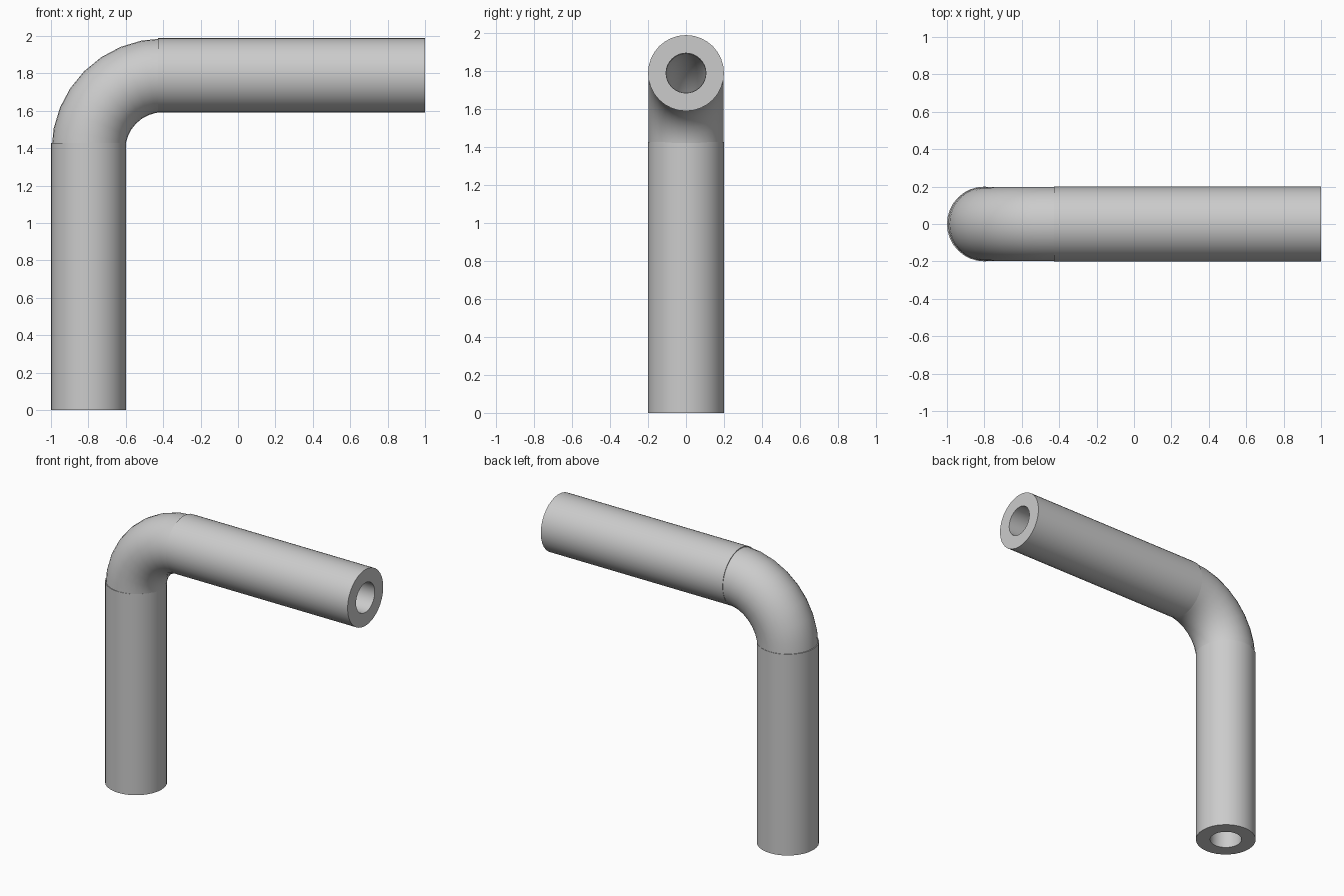
import bpy, bmesh, math
from mathutils import Matrix, Vector

cube = bpy.data.objects.get("Cube")
if cube:
    bpy.data.objects.remove(cube)

SIDES = 32
RADIUS, BORE = 0.2, 0.105
LENGTH = 1.427                      # straight pipe length
BEND = Vector((-0.4, 0, 1.39))      # centre of the bend
BEND_RADIUS = 0.4

grey = bpy.data.materials.new("plain_grey")
grey.use_nodes = True
colour = (0.6, 0.6, 0.6, 1)
grey.diffuse_color = colour
grey.node_tree.nodes["Principled BSDF"].inputs["Base Color"].default_value = colour


def hollow_sweep(name, frames, outer, inner):
    """Sweep a ring-shaped section along frames given as (centre, side direction)."""
    bm = bmesh.new()

    def ring(centre, side, r):
        turns = [math.tau * i / SIDES for i in range(SIDES)]
        return [bm.verts.new(centre + side * (r * math.cos(a)) +
                             Vector((0, r * math.sin(a), 0))) for a in turns]

    walls = [[ring(c, s, r) for c, s in frames] for r in (outer, inner)]
    strips = [pair for wall in walls for pair in zip(wall, wall[1:])]
    strips += [(walls[0][end], walls[1][end]) for end in (0, -1)]   # end rims
    for a, b in strips:
        for i in range(SIDES):
            j = (i + 1) % SIDES
            bm.faces.new((a[i], a[j], b[j], b[i]))
    bmesh.ops.recalc_face_normals(bm, faces=bm.faces)
    mesh = bpy.data.meshes.new(name)
    bm.to_mesh(mesh)
    bm.free()
    mesh.materials.append(grey)
    obj = bpy.data.objects.new(name, mesh)
    bpy.context.collection.objects.link(obj)
    bpy.ops.object.select_all(action='DESELECT')
    obj.select_set(True)
    bpy.context.view_layer.objects.active = obj
    bpy.ops.object.shade_smooth_by_angle(angle=math.radians(35))
    return obj


# Straight pipes
X, Z = Vector((1, 0, 0)), Vector((0, 0, 1))
foot = Vector((BEND.x - BEND_RADIUS, 0, 0))
hollow_sweep("upright_pipe", [(foot, X), (foot + Z * LENGTH, X)], RADIUS, BORE)
tip = Vector((1, 0, BEND.z + BEND_RADIUS))
hollow_sweep("level_pipe", [(tip - X * LENGTH, Z), (tip, Z)], RADIUS, BORE)

# Quarter-turn elbow, slightly slimmer so it tucks into the pipes
STEPS = 8
bend = []
for k in range(STEPS + 1):
    outward = Matrix.Rotation(math.pi / 2 * k / STEPS, 3, 'Y') @ -X
    bend.append((BEND + outward * BEND_RADIUS, outward))
hollow_sweep("elbow", bend, RADIUS - 0.003, BORE - 0.002)
